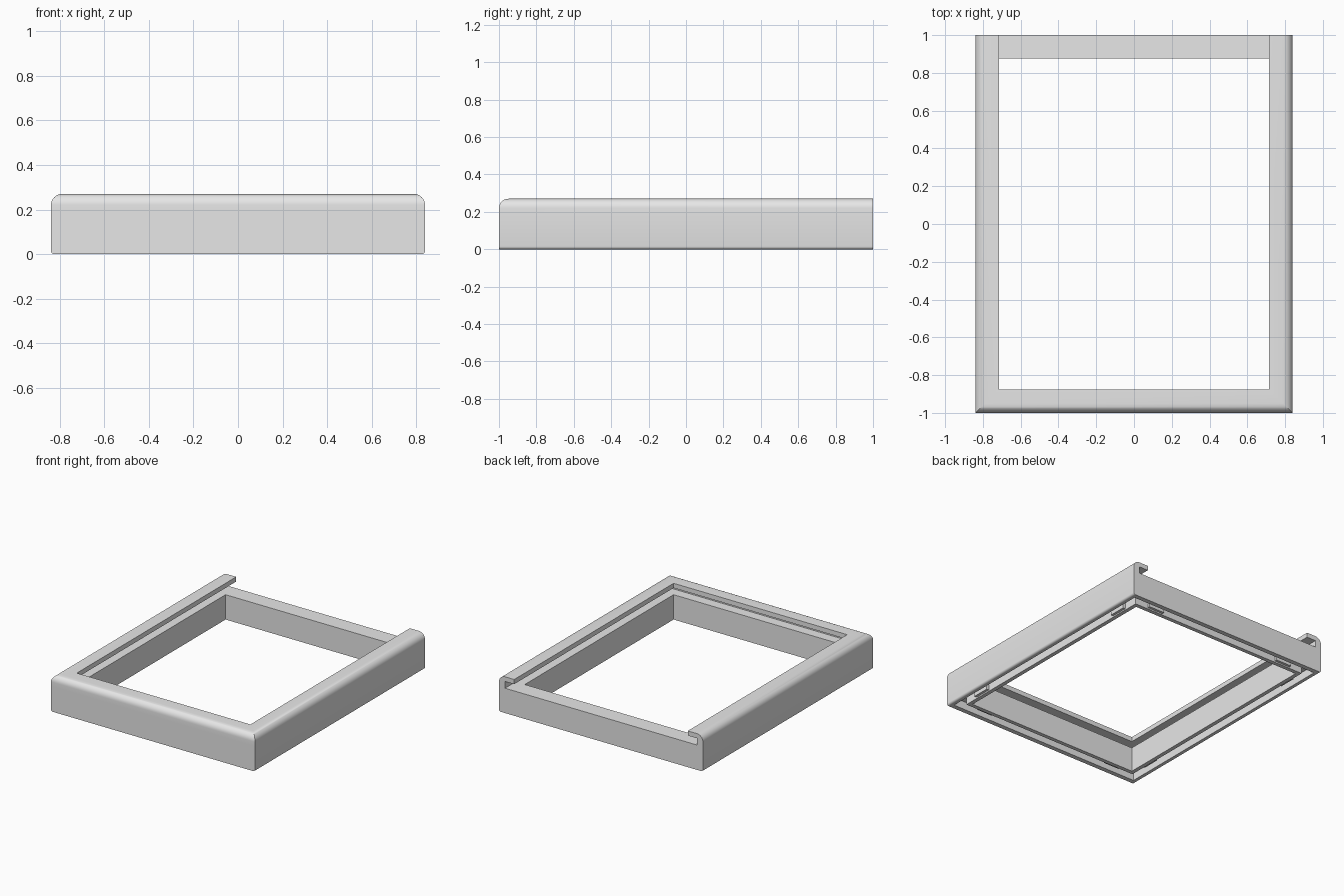
import bpy, bmesh, math

if "Cube" in bpy.data.objects:
    bpy.data.objects.remove(bpy.data.objects["Cube"])

HX, HY = 0.84, 1.0            # half width and half length
WALL, LEDGE, TOP = 0.125, 0.185, 0.27

grey = bpy.data.materials.new("plain_grey")
grey.use_nodes = True
colour = (0.8, 0.8, 0.8, 1)
grey.diffuse_color = colour
grey.node_tree.nodes["Principled BSDF"].inputs["Base Color"].default_value = colour


def finish(name, bm):
    bmesh.ops.recalc_face_normals(bm, faces=bm.faces)
    mesh = bpy.data.meshes.new(name)
    bm.to_mesh(mesh)
    bm.free()
    mesh.materials.append(grey)
    obj = bpy.data.objects.new(name, mesh)
    bpy.context.collection.objects.link(obj)
    bpy.ops.object.select_all(action="DESELECT")
    obj.select_set(True)
    bpy.context.view_layer.objects.active = obj
    bpy.ops.object.shade_smooth_by_angle(angle=math.radians(35))
    return obj


def sweep(name, profile, closed):
    """Sweep (x inset, y inset, z) points round the frame with mitred corners."""
    bm = bmesh.new()
    rings = []
    for sx, sy in ((-1, 1), (-1, -1), (1, -1), (1, 1)):
        ring = []
        for dx, dy, z in profile:
            y = HY if sy > 0 and not closed else sy * (HY - dy)
            ring.append(bm.verts.new((sx * (HX - dx), y, z)))
        rings.append(ring)
    pairs = list(zip(rings, rings[1:]))
    if closed:
        pairs.append((rings[-1], rings[0]))
    else:
        bm.faces.new(rings[0])
        bm.faces.new(rings[-1])
    n = len(profile)
    for a, b in pairs:
        for i in range(n):
            j = (i + 1) % n
            bm.faces.new((a[i], a[j], b[j], b[i]))
    return finish(name, bm)


def arc(cx, cz, r, start, end, steps):
    for i in range(steps + 1):
        t = math.radians(start + (end - start) * i / steps)
        yield cx + r * math.cos(t), cz + r * math.sin(t)


# Lower frame: rounded lower side edges and a groove in the underside
R = 0.015
low = [(0, 0, LEDGE)]
low += [(x, 0, z) for x, z in arc(R, R, R, 180, 270, 4)]
G0, G1, DEEP = 0.035, 0.095, 0.06
low += [(d, d, z) for d, z in ((G0, 0), (G0, DEEP), (G1, DEEP), (G1, 0),
                               (WALL, 0), (WALL, LEDGE))]
sweep("lower_frame", low, True)

# Upper rail: rounded lip over a slot on three sides, open at the back
R = 0.05
rail = [(0, LEDGE)] + list(arc(R, TOP - R, R, 180, 90, 8))
rail += [(WALL, TOP), (WALL, 0.235), (R, 0.235), (R, LEDGE)]
sweep("slide_rail", [(d, d, z) for d, z in rail], False)

# Small catches inside the underside groove, two on each side
bm = bmesh.new()


def catch(x, y, w, h):
    verts = bmesh.ops.create_cube(bm, size=1)["verts"]
    for v in verts:
        v.co = (x + v.co.x * w, y + v.co.y * h, 0.035 + v.co.z * 0.05)


for sx in (-1, 1):
    for sy in (-1, 1):
        catch(sx * (HX - 0.27), sy * (HY - 0.086), 0.13, 0.02)
        catch(sx * (HX - 0.086), sy * (HY - 0.27), 0.02, 0.13)
finish("groove_catches", bm)
